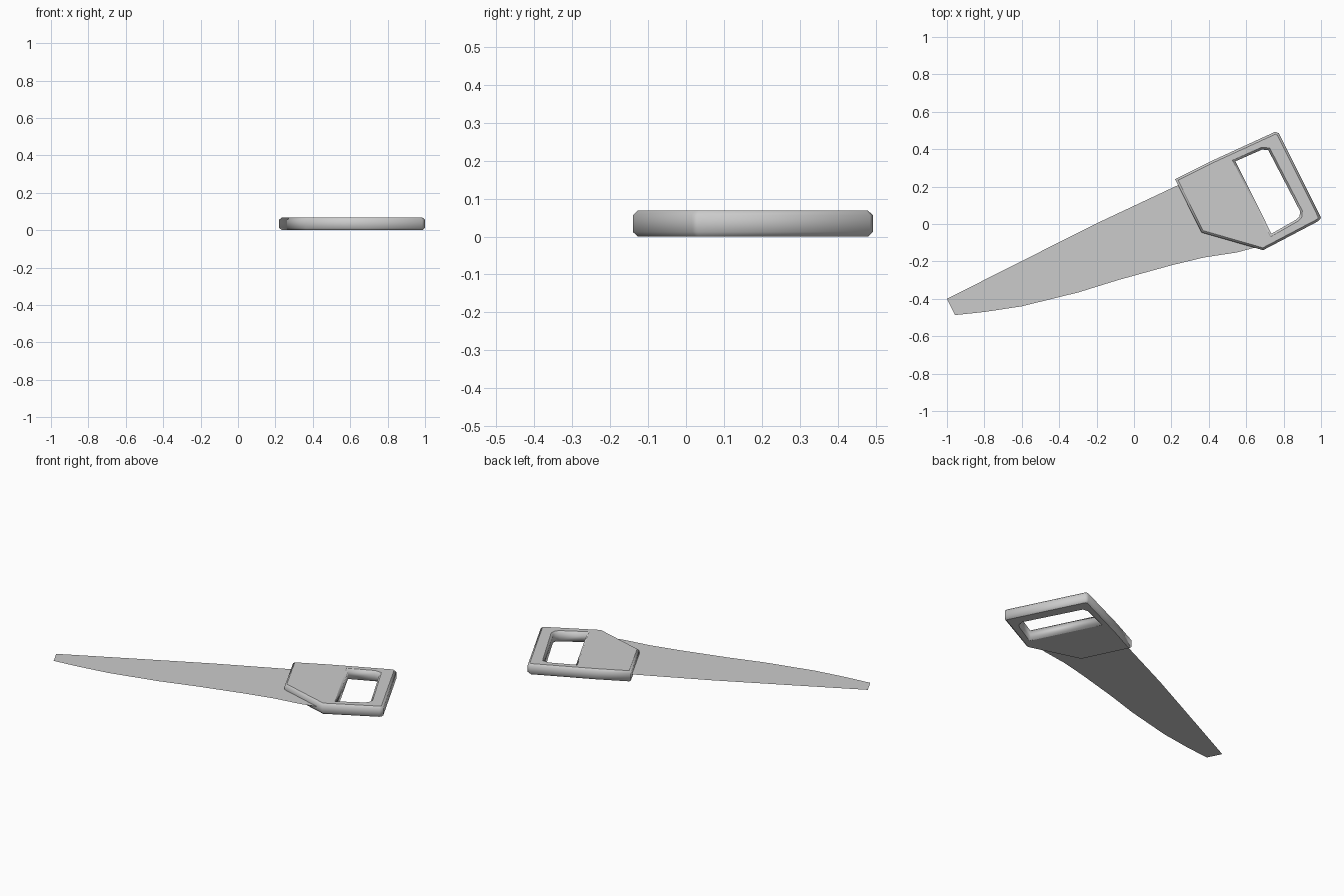
import bpy

if "Cube" in bpy.data.objects:
    bpy.data.objects.remove(bpy.data.objects["Cube"])

THICK = 0.068
CHAMFER = 0.012

# Handle: closed outline with a grip hole, extruded with chamfered rims
outer = [(0.22, 0.24), (0.41, 0.335), (0.755, 0.493), (0.775, 0.485),
         (1.0, 0.033), (0.985, 0.015), (0.69, -0.14), (0.36, -0.045)]
hole = [(0.542, 0.335), (0.685, 0.398), (0.718, 0.395), (0.888, 0.068),
        (0.885, 0.04), (0.868, 0.024), (0.735, -0.052)]

curve = bpy.data.curves.new("handle", "CURVE")
curve.dimensions = "2D"
curve.fill_mode = "BOTH"
curve.extrude = THICK / 2 - CHAMFER
curve.bevel_depth = CHAMFER
curve.bevel_resolution = 0
curve.offset = -CHAMFER
for ring in (outer[::-1], hole):
    spline = curve.splines.new("POLY")
    spline.points.add(len(ring) - 1)
    for p, (x, y) in zip(spline.points, ring):
        p.co = (x, y, 0, 1)
    spline.use_cyclic_u = True

handle = bpy.data.objects.new("handle", curve)
bpy.context.collection.objects.link(handle)
handle.location.z = THICK / 2
bpy.context.view_layer.objects.active = handle
handle.select_set(True)
bpy.ops.object.convert(target="MESH")

# Blade: a paper-thin sheet tucked into the middle of the handle
top_edge = [(0.30, 0.238), (-0.19, 0.008), (-0.60, -0.198), (-1.0, -0.40)]
cutting_edge = [(-0.957, -0.487), (-0.797, -0.47), (-0.60, -0.44),
                (-0.295, -0.365), (-0.086, -0.30), (0.203, -0.22),
                (0.374, -0.179), (0.55, -0.152), (0.67, -0.12)]
pts = top_edge + cutting_edge
mesh = bpy.data.meshes.new("blade")
mesh.from_pydata([(x, y, THICK / 2) for x, y in pts], [], [list(range(len(pts)))])
blade = bpy.data.objects.new("blade", mesh)
bpy.context.collection.objects.link(blade)
